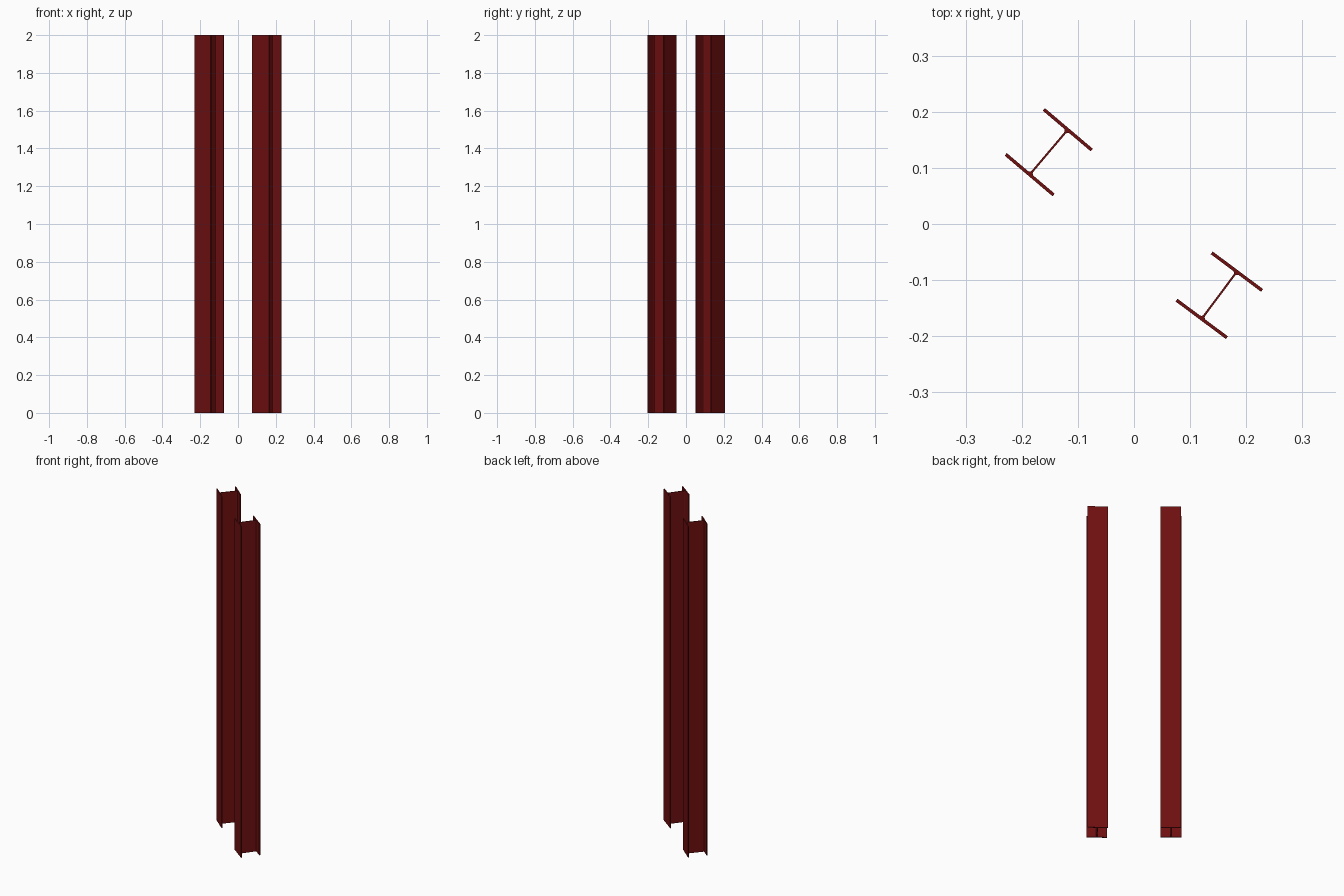
import bpy, bmesh
from math import radians, sin, cos, pi

if "Cube" in bpy.data.objects:
    bpy.data.objects.remove(bpy.data.objects["Cube"])

B, H = 0.112, 0.111        # flange width, section depth
TF, TW, R = 0.006, 0.0036, 0.005   # flange, web thickness, root fillet
LENGTH = 2.0
STEPS = 4

paint = bpy.data.materials.new("dark_red_paint")
paint.diffuse_color = (0.16, 0.005, 0.005, 1)
paint.use_nodes = True
paint.node_tree.nodes["Principled BSDF"].inputs["Base Color"].default_value = paint.diffuse_color


def section():
    # one quarter of the I-section, from flange tip to web fillet
    cx, cy = TW / 2 + R, H / 2 - TF - R
    quarter = [(B / 2, H / 2), (B / 2, H / 2 - TF)]
    for i in range(STEPS + 1):
        a = pi / 2 + i / STEPS * pi / 2
        quarter.append((cx + R * cos(a), cy + R * sin(a)))
    # mirror it around both axes
    right = quarter + [(x, -y) for x, y in reversed(quarter)]
    return right + [(-x, -y) for x, y in right]


def column(name, x, y, angle):
    bm = bmesh.new()
    base = bm.faces.new([bm.verts.new((px, py, 0)) for px, py in section()])
    top = bmesh.ops.extrude_face_region(bm, geom=[base], use_keep_orig=True)
    verts = [v for v in top["geom"] if isinstance(v, bmesh.types.BMVert)]
    bmesh.ops.translate(bm, verts=verts, vec=(0, 0, LENGTH))
    bmesh.ops.recalc_face_normals(bm, faces=bm.faces)
    mesh = bpy.data.meshes.new(name)
    bm.to_mesh(mesh)
    bm.free()
    mesh.materials.append(paint)
    ob = bpy.data.objects.new(name, mesh)
    ob.location = (x, y, 0)
    ob.rotation_euler.z = radians(angle)
    bpy.context.collection.objects.link(ob)


# two steel columns, each turned slightly differently
column("left_steel_column", -0.152, 0.128, -40.3)
column("right_steel_column", 0.152, -0.127, -36.7)
